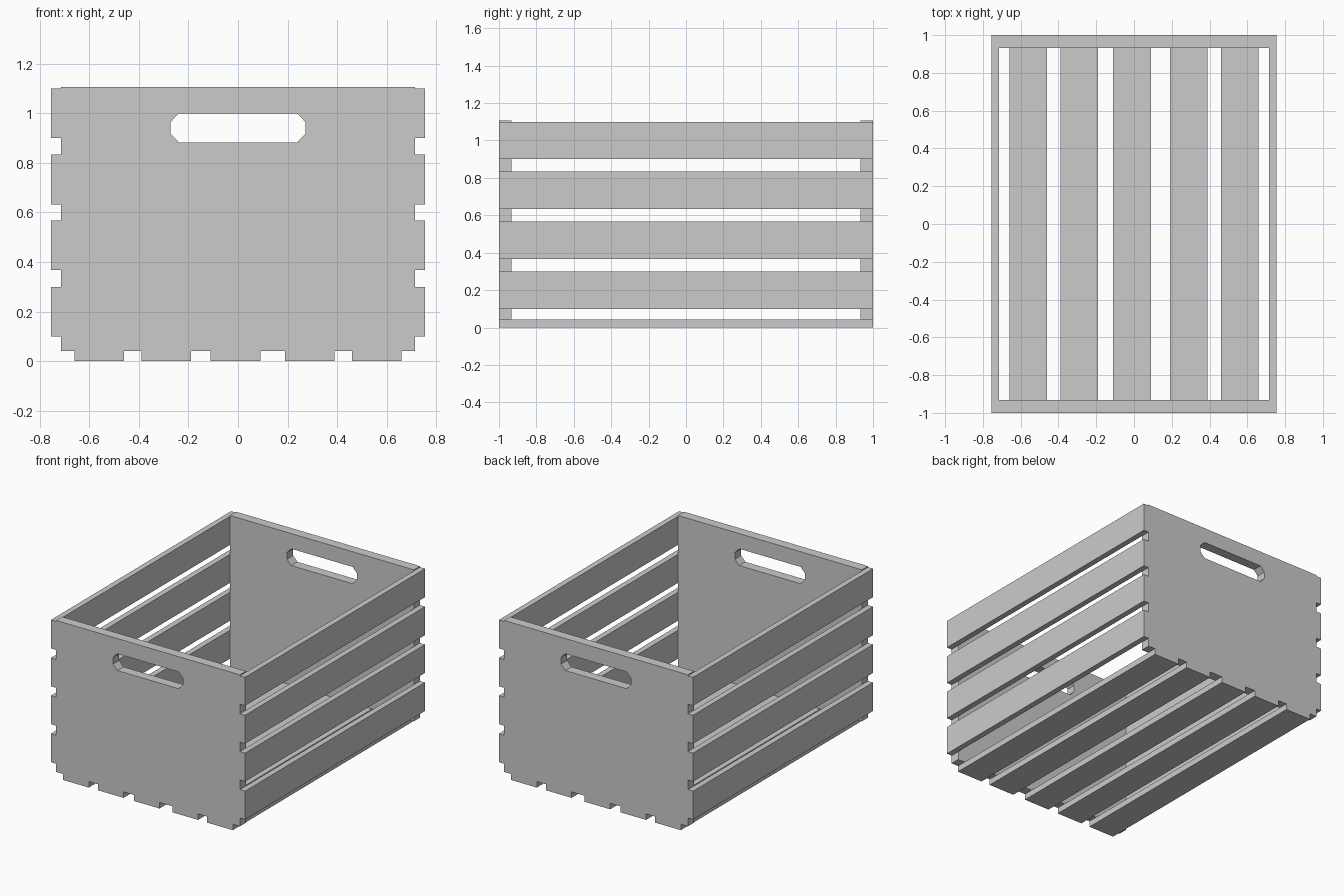
import bpy
import bmesh

if "Cube" in bpy.data.objects:
    bpy.data.objects.remove(bpy.data.objects["Cube"])

HALF_W, INNER_W = 0.755, 0.715    # outer / inner half width
END_T, FLOOR_T = 0.068, 0.042     # end panel and floor thickness


def finish(bm, name):
    bmesh.ops.recalc_face_normals(bm, faces=bm.faces)
    mesh = bpy.data.meshes.new(name)
    bm.to_mesh(mesh)
    bm.free()
    obj = bpy.data.objects.new(name, mesh)
    bpy.context.collection.objects.link(obj)
    return obj


def box(name, x0, x1, y0, y1, z0, z1):
    bm = bmesh.new()
    bmesh.ops.create_cube(bm, size=1)
    for v in bm.verts:
        v.co = ((x0 + x1) / 2 + v.co.x * (x1 - x0),
                (y0 + y1) / 2 + v.co.y * (y1 - y0),
                (z0 + z1) / 2 + v.co.z * (z1 - z0))
    return finish(bm, name)


def end_panel(name, y):
    # Rectangular outline with a chamfered handle slot, filled and thickened
    outer = [(-INNER_W, FLOOR_T), (INNER_W, FLOOR_T), (INNER_W, 1.107), (-INNER_W, 1.107)]
    slot = [(-0.238, 0.882), (0.238, 0.882), (0.272, 0.918), (0.272, 0.965),
            (0.238, 1.0), (-0.238, 1.0), (-0.272, 0.965), (-0.272, 0.918)]
    bm = bmesh.new()
    edges = []
    for loop in (outer, slot):
        vs = [bm.verts.new((x, y, z)) for x, z in loop]
        edges += [bm.edges.new((vs[i - 1], vs[i])) for i in range(len(vs))]
    bmesh.ops.triangle_fill(bm, edges=edges, use_beauty=True)
    ext = bmesh.ops.extrude_face_region(bm, geom=bm.faces[:])
    for v in ext["geom"]:
        if isinstance(v, bmesh.types.BMVert):
            v.co.y += END_T
    return finish(bm, name)


# End panels with handle slots
end_panel("front_panel", -1.0)
end_panel("back_panel", 1.0 - END_T)

# Side slats, mirrored left to right
for i, z in enumerate((0.10, 0.367, 0.633, 0.90)):
    slat = box(f"side_slats_{i + 1}", INNER_W, HALF_W, -1, 1, z, z + 0.2)
    slat.modifiers.new("Mirror", 'MIRROR')

# Floor slats
for i, x in enumerate((-0.56, -0.29, -0.01, 0.29, 0.56)):
    box(f"floor_slat_{i + 1}", x - 0.1, x + 0.1, -1, 1, 0, FLOOR_T)
